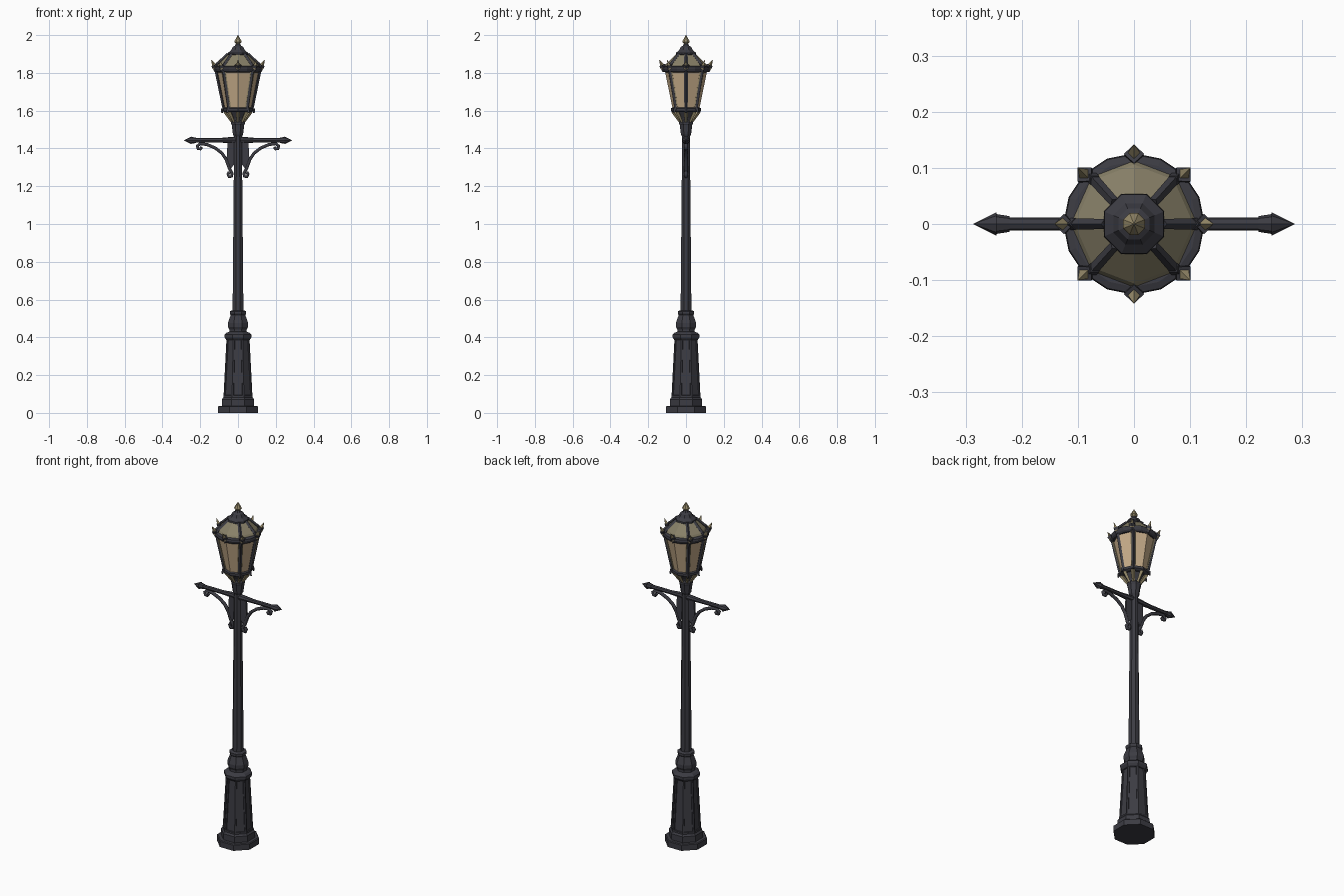
import bpy, bmesh, math
from mathutils import Vector

if "Cube" in bpy.data.objects:
    bpy.data.objects.remove(bpy.data.objects["Cube"])

def material(name, rgb):
    m = bpy.data.materials.new(name)
    m.diffuse_color = (*rgb, 1)
    m.use_nodes = True
    m.node_tree.nodes["Principled BSDF"].inputs["Base Color"].default_value = m.diffuse_color
    return m

IRON = material("dark iron", (0.045, 0.045, 0.056))
GLASS = material("warm glass", (0.56, 0.41, 0.25))
ROOF = material("roof glass", (0.25, 0.22, 0.14))
GOLD = material("dull gold", (0.30, 0.25, 0.14))

def finish(name, bm, mat):
    bmesh.ops.recalc_face_normals(bm, faces=bm.faces[:])
    me = bpy.data.meshes.new(name)
    bm.to_mesh(me)
    bm.free()
    me.materials.append(mat)
    ob = bpy.data.objects.new(name, me)
    bpy.context.collection.objects.link(ob)
    return ob

def polar(r, deg, z):
    a = math.radians(deg)
    return Vector((r * math.cos(a), r * math.sin(a), z))

OCT = [22.5 + 45 * i for i in range(8)]            # flat side to the front
LAN = [0, 48, 90, 132, 180, 228, 270, 312]         # lantern corners
POSTS = [0, 48, 132, 180, 228, 312]                # corners that carry iron bars

def lathe(name, profile, mat, angles=OCT, panels=None):
    """Stack of polygon rings; panels = index of a band to recess."""
    bm = bmesh.new()
    rings = [[bm.verts.new(polar(r, a, z)) for a in angles] for r, z in profile]
    n, recess = len(angles), []
    for k in range(len(rings) - 1):
        for i in range(n):
            j = (i + 1) % n
            f = bm.faces.new((rings[k][i], rings[k][j], rings[k + 1][j], rings[k + 1][i]))
            if k == panels:
                recess.append(f)
    bm.faces.new(rings[0][::-1])
    bm.faces.new(rings[-1])
    bmesh.ops.recalc_face_normals(bm, faces=bm.faces[:])
    if recess:
        bmesh.ops.inset_individual(bm, faces=recess, thickness=0.011, depth=0)
        bmesh.ops.inset_individual(bm, faces=recess, thickness=0.002, depth=-0.005)
    return finish(name, bm, mat)

def rod(bm, p, q, r1, r2, n=4):
    """Straight bar or spike from p to q."""
    p, q = Vector(p), Vector(q)
    d = q - p
    m = d.to_track_quat('Z', 'Y').to_matrix().to_4x4()
    m.translation = (p + q) / 2
    bmesh.ops.create_cone(bm, cap_ends=True, segments=n, radius1=r1, radius2=r2,
                          depth=d.length, matrix=m)

# Base and pole
lathe("plinth", [(.115, 0), (.115, .033), (.11, .037)], IRON)
lathe("base_foot", [(.092, .035), (.092, .072), (.084, .082), (.084, .09)], IRON)
lathe("base_panels", [(.083, .085), (.066, .392)], IRON, panels=0)
lathe("base_neck", [(.066, .385), (.077, .40), (.077, .414), (.066, .424), (.05, .43), (.05, .442),
                    (.058, .456), (.058, .475), (.042, .518), (.047, .525), (.047, .537), (.034, .543)], IRON)
lathe("pole", [(.031, .535), (.022, 1.48)], IRON)
lathe("pole_collar", [(.022, 1.462), (.029, 1.475), (.036, 1.525), (.039, 1.53), (.039, 1.54), (.028, 1.55)], IRON)

# Cross arm with arrow ends
bm = bmesh.new()
rod(bm, (-.23, 0, 1.443), (.23, 0, 1.443), .012, .012, 8)
for s in (-1, 1):
    rod(bm, (.01 * s, 0, 1.445), (.1 * s, 0, 1.443), .018, .012, 8)
    rod(bm, (.222 * s, 0, 1.443), (.247 * s, 0, 1.443), .014, .018, 8)
    rod(bm, (.245 * s, 0, 1.443), (.287 * s, 0, 1.443), .021, 0, 8)
finish("cross_arm", bm, IRON)

# Scroll brackets under the arm
PATH = [(.192, 1.408), (.199, 1.397), (.212, 1.399), (.216, 1.413), (.2, 1.425), (.165, 1.421),
        (.12, 1.402), (.085, 1.375), (.062, 1.34), (.046, 1.295), (.031, 1.268),
        (.034, 1.252), (.048, 1.25), (.053, 1.264), (.046, 1.275)]
for s, side in ((-1, "left"), (1, "right")):
    cu = bpy.data.curves.new("scroll", 'CURVE')
    cu.dimensions = '3D'
    cu.bevel_depth = .0095
    cu.bevel_resolution = 1
    cu.use_fill_caps = True
    sp = cu.splines.new('POLY')
    sp.points.add(len(PATH) - 1)
    for pt, (x, z) in zip(sp.points, PATH):
        pt.co = (x * s, 0, z, 1)
    tmp = bpy.data.objects.new("scroll", cu)
    bpy.context.collection.objects.link(tmp)
    me = bpy.data.meshes.new_from_object(tmp.evaluated_get(bpy.context.evaluated_depsgraph_get()))
    bpy.data.objects.remove(tmp)
    me.materials.clear()
    me.materials.append(IRON)
    ob = bpy.data.objects.new(side + "_bracket_scroll", me)
    bpy.context.collection.objects.link(ob)
    # thin web between pole and scroll
    bm = bmesh.new()
    f = bm.faces.new([bm.verts.new((x * s, -.006, z)) for x, z in
                      ((.01, 1.44), (.055, 1.435), (.06, 1.35), (.04, 1.29), (.01, 1.33))])
    ext = bmesh.ops.extrude_face_region(bm, geom=[f])
    for v in ext["geom"]:
        if isinstance(v, bmesh.types.BMVert):
            v.co.y += .012
    finish(side + "_bracket_web", bm, IRON)

# Lantern body
lathe("lantern_cup", [(.026, 1.535), (.034, 1.56), (.058, 1.6)], IRON, LAN)
lathe("lantern_floor_rim", [(.07, 1.592), (.08, 1.598), (.08, 1.612), (.07, 1.618)], IRON, LAN)
lathe("lantern_glass", [(.071, 1.612), (.112, 1.812)], GLASS, LAN)
RIM = [22.5 * i for i in range(16)]
lathe("lantern_top_rim", [(.112, 1.803), (.121, 1.81), (.126, 1.822), (.124, 1.832), (.112, 1.836)], IRON, RIM)
lathe("lantern_roof", [(.116, 1.83), (.106, 1.847), (.052, 1.9)], ROOF, LAN)
lathe("roof_cap", [(.05, 1.893), (.058, 1.897), (.057, 1.906), (.04, 1.92), (.03, 1.937),
                   (.018, 1.944), (.012, 1.956)], IRON)
lathe("finial", [(.011, 1.952), (.021, 1.964), (.018, 1.972), (.007, 1.99), (.001, 2.0)], GOLD)

# Iron bars on the lantern corners and roof ribs
bm = bmesh.new()
for a in POSTS:
    rod(bm, polar(.072, a, 1.605), polar(.114, a, 1.815), .009, .0105)
    rod(bm, polar(.113, a, 1.834), polar(.105, a, 1.85), .011, .011)
    rod(bm, polar(.105, a, 1.848), polar(.052, a, 1.9), .010, .009)
    rod(bm, polar(.078, a, 1.61), polar(.086, a, 1.588), .011, .004)
finish("lantern_bars", bm, IRON)

# Gold leaves: crown spikes around the rim, drops and ribs under the lantern
bm = bmesh.new()
for i in range(8):
    a = 45 * i
    rod(bm, polar(.118, a, 1.824), polar(.141, a, 1.868), .017, .001)
    rod(bm, polar(.03, a, 1.54), polar(.066, a, 1.596), .007, .012)
finish("gold_leaves", bm, GOLD)

# Dark cups that hold the crown spikes
bm = bmesh.new()
for i in range(8):
    rod(bm, polar(.112, 45 * i, 1.808), polar(.125, 45 * i, 1.842), .012, .018)
finish("leaf_cups", bm, IRON)

# Slim gold strips beside the corner bars
bm = bmesh.new()
for a in (48, 132, 228, 312):
    for d in (-1, 1):
        rod(bm, polar(.071, a + d * 8, 1.62), polar(.112, a + d * 5.5, 1.805), .003, .004)
finish("gold_strips", bm, GOLD)
